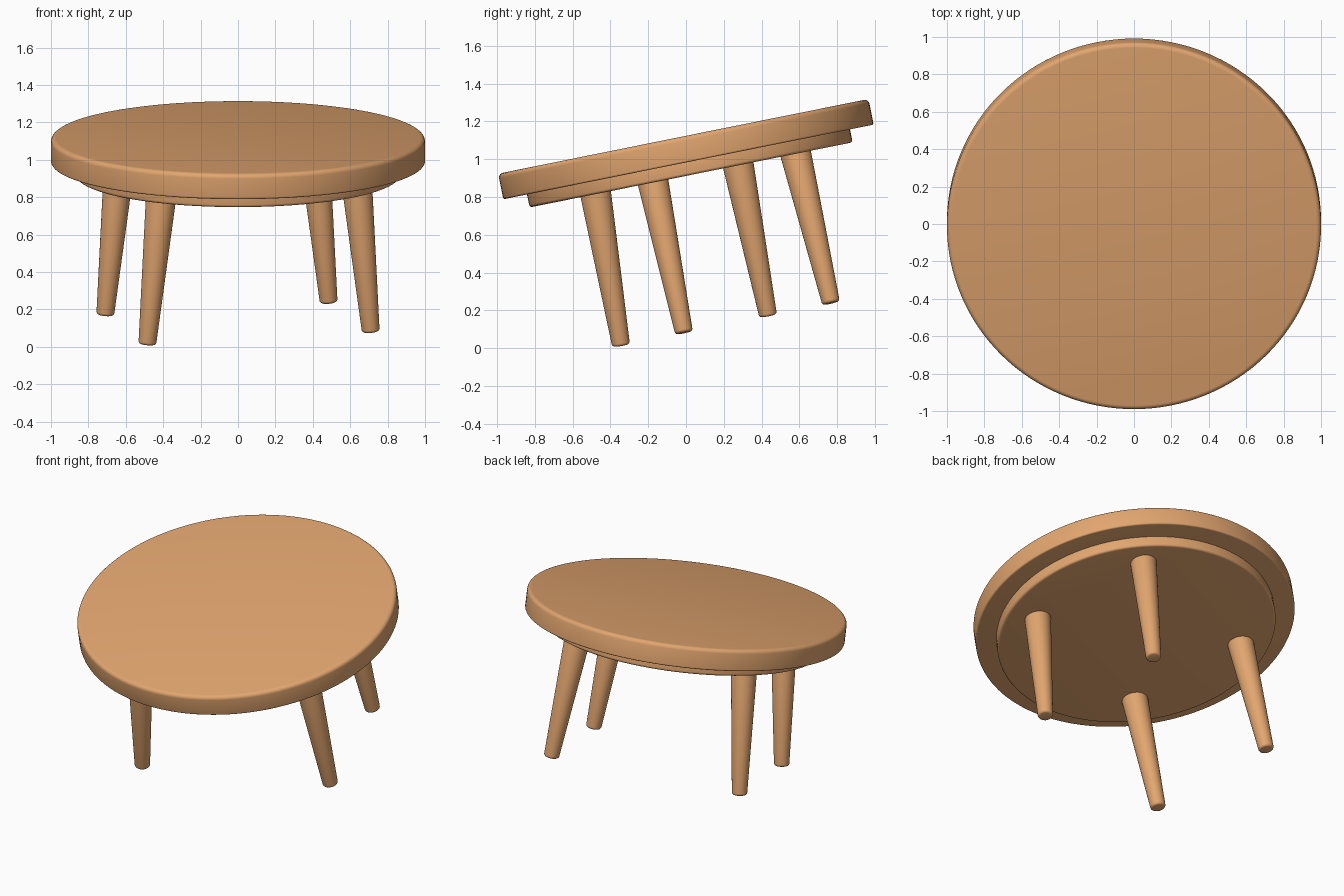
import bpy, bmesh, math
from mathutils import Matrix, Vector

if "Cube" in bpy.data.objects:
    bpy.data.objects.remove(bpy.data.objects["Cube"])

TILT = Matrix.Translation((0, 0.027, 0.917)) @ Matrix.Rotation(math.radians(11.4), 4, 'X')

wood = bpy.data.materials.new("wood")
wood.diffuse_color = (0.76, 0.38, 0.16, 1)
wood.use_nodes = True
wood.node_tree.nodes["Principled BSDF"].inputs["Base Color"].default_value = wood.diffuse_color


def lathe(name, profile, matrix, sides):
    """Revolve (radius, height) points around local z; the ends are capped."""
    bm = bmesh.new()
    rings = []
    for r, z in profile:
        rings.append([bm.verts.new((r * math.cos(a), r * math.sin(a), z))
                      for a in (2 * math.pi * i / sides for i in range(sides))])
    for lo, hi in zip(rings, rings[1:]):
        for i in range(sides):
            j = (i + 1) % sides
            bm.faces.new((lo[i], lo[j], hi[j], hi[i]))
    bm.faces.new(rings[0][::-1])
    bm.faces.new(rings[-1])
    mesh = bpy.data.meshes.new(name)
    bm.to_mesh(mesh)
    bm.free()
    obj = bpy.data.objects.new(name, mesh)
    bpy.context.collection.objects.link(obj)
    obj.matrix_world = matrix
    mesh.materials.append(wood)
    bpy.context.view_layer.objects.active = obj
    obj.select_set(True)
    bpy.ops.object.shade_smooth_by_angle(angle=math.radians(35))
    obj.select_set(False)
    return obj


def rounded(r0, z0, b0, r1, z1, b1, steps=5):
    """Profile of a (tapered) disc with rounded lower and upper edges."""
    arc = [math.pi / 2 * i / steps for i in range(steps + 1)]
    low = [(r0 - b0 + b0 * math.sin(a), z0 + b0 - b0 * math.cos(a)) for a in arc]
    top = [(r1 - b1 + b1 * math.cos(a), z1 - b1 + b1 * math.sin(a)) for a in arc]
    return low + top


# round seat and the smaller disc under it, tilted up towards the back
lathe("seat", rounded(1.0, 0.07, 0.01, 1.0, 0.208, 0.025), TILT, 128)
lathe("under_seat_disc", rounded(0.872, 0, 0.015, 0.872, 0.08, 0.003), TILT, 128)

# tapered splayed legs: top and foot points in the tilted frame
legs = {
    "outer_leg": (Vector((0.41, 0.54, 0)), Vector((0.485, 0.567, -0.812))),
    "inner_leg": (Vector((0.635, -0.23, 0)), Vector((0.71, -0.227, -0.812))),
}
for name, (top, foot) in legs.items():
    for side, s in (("right", 1), ("left", -1)):
        turn = Matrix.Diagonal((s, s, 1))
        shift = Vector((0, 0.025, 0))
        a, b = TILT @ (turn @ foot + shift), TILT @ (turn @ top + shift)
        axis = b - a
        place = Matrix.Translation(a) @ axis.to_track_quat('Z', 'Y').to_matrix().to_4x4()
        lathe(f"{side}_{name}", rounded(0.048, 0, 0.016, 0.083, axis.length + 0.03, 0.003), place, 40)
